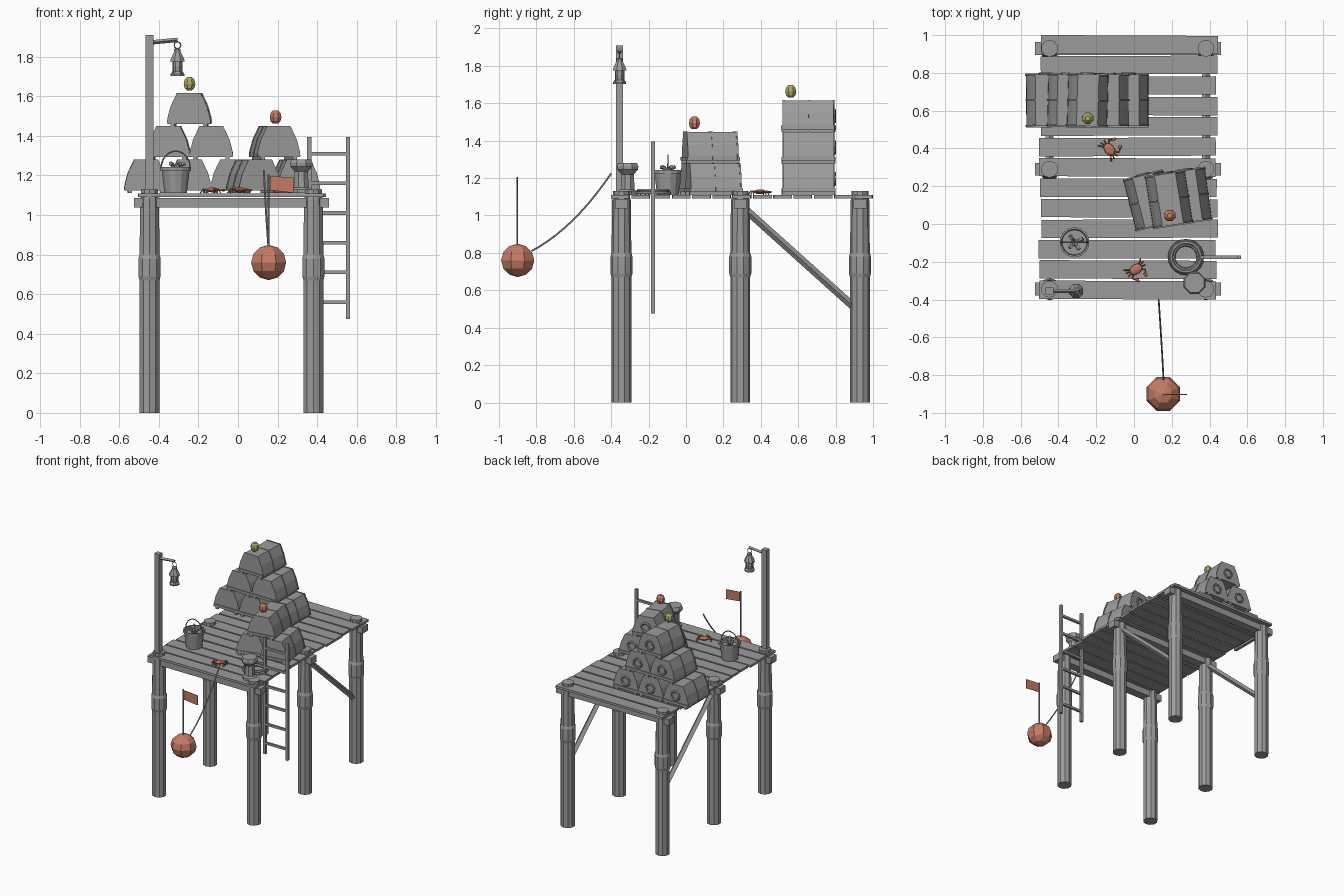
import bpy, bmesh, math, random
from math import sin, cos, pi, radians
from mathutils import Vector, Matrix

if "Cube" in bpy.data.objects:
    bpy.data.objects.remove(bpy.data.objects["Cube"])

random.seed(4)


def mat(name, rgb):
    m = bpy.data.materials.new(name)
    m.diffuse_color = (*rgb, 1)
    m.use_nodes = True
    m.node_tree.nodes["Principled BSDF"].inputs["Base Color"].default_value = m.diffuse_color
    return m


GREY = mat("weathered grey", (0.33, 0.33, 0.33))
RED = mat("terracotta red", (0.56, 0.20, 0.13))
YELLOW = mat("olive yellow", (0.42, 0.40, 0.13))
CRAB = mat("crab orange", (0.56, 0.18, 0.10))


def finish(bm, name, m=GREY, M=None):
    if M is not None:
        bm.transform(M)
    bmesh.ops.recalc_face_normals(bm, faces=bm.faces)
    me = bpy.data.meshes.new(name)
    bm.to_mesh(me)
    bm.free()
    me.materials.append(m)
    ob = bpy.data.objects.new(name, me)
    bpy.context.collection.objects.link(ob)
    return ob


def add_box(bm, c, s, rot=Matrix()):
    bmesh.ops.create_cube(bm, size=1, matrix=Matrix.Translation(c) @ rot @ Matrix.Diagonal((*s, 1)))


def box(name, c, s, m=GREY, rot=Matrix()):
    bm = bmesh.new()
    add_box(bm, c, s, rot)
    return finish(bm, name, m)


def add_lathe(bm, prof, c=(0, 0, 0), n=8):
    # revolve (radius, height) points around z and close both ends
    rings = [[bm.verts.new((c[0] + r * cos(2 * pi * (i + .5) / n), c[1] + r * sin(2 * pi * (i + .5) / n), c[2] + z))
              for i in range(n)] for r, z in prof]
    for a, b in zip(rings, rings[1:]):
        for i in range(n):
            j = (i + 1) % n
            bm.faces.new((a[i], a[j], b[j], b[i]))
    bm.faces.new(rings[0][::-1])
    bm.faces.new(rings[-1])


def lathe(name, prof, c, n=8, m=GREY):
    bm = bmesh.new()
    add_lathe(bm, prof, c, n)
    return finish(bm, name, m)


def add_tube(bm, pts, r, n=6, closed=False):
    pts = [Vector(p) for p in pts]
    k, rings = len(pts), []
    for i, p in enumerate(pts):
        a = pts[i - 1] if closed or i else p
        b = pts[(i + 1) % k] if closed or i < k - 1 else p
        t = (b - a).normalized()
        u = t.cross(Vector((0, 0, 1)) if abs(t.z) < .9 else Vector((0, 1, 0))).normalized()
        if closed or rings:
            if rings and u.dot(last) < 0:
                u = -u
        last = u
        v = t.cross(u)
        rings.append([bm.verts.new(p + r * (cos(2 * pi * j / n) * u + sin(2 * pi * j / n) * v)) for j in range(n)])
    for i in range(k if closed else k - 1):
        a, b = rings[i], rings[(i + 1) % k]
        for j in range(n):
            bm.faces.new((a[j], a[(j + 1) % n], b[(j + 1) % n], b[j]))
    if not closed:
        bm.faces.new(rings[0])
        bm.faces.new(rings[-1])


def tube(name, pts, r, n=6, closed=False, m=GREY):
    bm = bmesh.new()
    add_tube(bm, pts, r, n, closed)
    return finish(bm, name, m)


def circle(c, r, n, plane="xy"):
    out = []
    for i in range(n):
        a, b = r * cos(2 * pi * i / n), r * sin(2 * pi * i / n)
        out.append(Vector(c) + Vector((a, b, 0) if plane == "xy" else (a, 0, b)))
    return out


# Posts with swollen bands, and the beams across each pair
POST_X, POST_Y = (-0.447, 0.381), (-0.345, 0.29, 0.93)
for y in POST_Y:
    for x in POST_X:
        lathe("post", [(.053, 0), (.053, .67), (.059, .69), (.059, .78), (.053, .80), (.050, 1.08), (.045, 1.10),
                       (.045, 1.13)], (x, y, 0), 10)
    box("cross_beam", (-.032, y, 1.062), (.985, .068, .05))

# Deck planks
for i in range(13):
    y = -0.35 + i * 0.1083
    box("plank", (-.03 + random.uniform(-.008, .008), y, 1.1), (.935, .097, .018), GREY,
        Matrix.Rotation(random.uniform(-.006, .006), 4, "Z"))

# Diagonal braces
for x in POST_X:
    tube("brace", [(x, .32, 1.03), (x, .91, .50)], .021, 4)

# Lantern pole, arm and hanging lantern
box("lantern_pole", (-.447, -.355, 1.505), (.042, .038, .81))
tube("lantern_arm", [(-.44, -.355, 1.872), (-.305, -.355, 1.885)], .011, 4)
L = (-.306, -.355, 0)
lathe("lantern_base", [(.038, 1.702), (.038, 1.712), (.028, 1.725)], L)
lathe("lantern_glass", [(.024, 1.72), (.027, 1.75), (.022, 1.79)], L)
lathe("lantern_cap", [(.040, 1.775), (.036, 1.79), (.018, 1.825), (.018, 1.838), (.008, 1.842)], L)
bm = bmesh.new()
for i in range(4):
    a = pi / 4 + i * pi / 2
    p = Vector((L[0] + .031 * cos(a), L[1] + .031 * sin(a), 1.705))
    add_tube(bm, [p, p + Vector((0, 0, .075))], .003, 4)
finish(bm, "lantern_bars")
tube("lantern_ring", circle((L[0], L[1], 1.858), .017, 10, "xz"), .003, 4, True)

# Bucket with a rim, a raised handle and the catch inside
B = Vector((-.315, -.097, 1.11))
lathe("bucket", [(.058, 0), (.072, .115), (.080, .115), (.080, .132), (.070, .132), (.066, .10)], B, 14)
tube("bucket_handle", [B + Vector((.074 * cos(a), 0, .125 + .088 * sin(a)))
                       for a in [pi * i / 12 for i in range(13)]], .004, 5)
bm = bmesh.new()
for a, t in ((.4, .05), (2.2, .045), (4.0, .04), (5.3, .045)):
    d = Vector((cos(a), sin(a), 0))
    add_tube(bm, [B + Vector((0, 0, .09)), B + d * t * .6 + Vector((0, 0, .145)), B + d * t + Vector((0, 0, .15))], .011, 5)
finish(bm, "bucket_catch")


# Traps: a tapered body, three hoops, a bottom frame, runners and an end ring
HALF = [(.106, .015), (.104, .04), (.088, .10), (.056, .168)]


def add_prism(bm, prof, y0, y1):
    a, b = [[bm.verts.new((x, y, z)) for x, z in prof] for y in (y0, y1)]
    n = len(prof)
    for i in range(n):
        bm.faces.new((a[i], a[(i + 1) % n], b[(i + 1) % n], b[i]))
    bm.faces.new(a[::-1])
    bm.faces.new(b)


def trap(x, y, z, ang=0):
    M = Matrix.Translation((x, y, z)) @ Matrix.Rotation(radians(ang), 4, "Z")
    bm = bmesh.new()
    add_prism(bm, HALF + [(-a, b) for a, b in reversed(HALF)], -.134, .134)
    finish(bm, "trap_body", GREY, M)
    bm = bmesh.new()
    wide = [(a + .004, b + .003) for a, b in HALF]
    for c in (-.133, 0, .133):
        add_prism(bm, wide + [(-a, b) for a, b in reversed(wide)], c - .004, c + .004)
    for s in (-1, 1):
        add_box(bm, (s * .082, 0, .009), (.022, .285, .018))
        add_box(bm, (0, s * .137, .025), (.216, .012, .02))
    finish(bm, "trap_frame", GREY, M)
    tube("trap_entrance", [M @ p for p in circle((0, .139, .085), .034, 10, "xz")], .008, 5, True)


for row, xs in enumerate(((-.465, -.245, -.03), (-.35, -.135), (-.245,))):
    for x in xs:
        trap(x, .655, 1.11 + .168 * row, random.uniform(-2, 2))
trap(.08, .125, 1.11, 14)
trap(.288, .148, 1.11, 8)
trap(.185, .13, 1.278, 9)

# Small floats resting on the stacks
for name, c, m in (("yellow_float", (-.245, .56, 1.63), YELLOW), ("red_float", (.19, .045, 1.462), RED)):
    lathe(name, [(.014, 0), (.027, .012), (.032, .033), (.027, .054), (.014, .067)], c, 8, m)

# Large buoy with a flag pole and tether
lathe("buoy", [(.004, -.088)] + [(.096 * sin(a), -.088 * cos(a)) for a in [pi * i / 6 for i in range(1, 6)]] + [(.004, .088)],
      (.155, -.90, .76), 8, RED)
tube("flag_pole", [(.155, -.903, .83), (.155, -.903, 1.205)], .005, 6)
bm = bmesh.new()
add_prism(bm, [(.162, 1.125), (.162, 1.198), (.28, 1.188), (.28, 1.112)], -.905, -.901)
finish(bm, "flag", RED)
P0, P1, P2 = Vector((.131, -.40, 1.225)), Vector((.145, -.60, .93)), Vector((.157, -.825, .81))
tube("tether", [P0 * (1 - t) ** 2 + P1 * 2 * t * (1 - t) + P2 * t * t for t in [i / 10 for i in range(11)]], .005, 5)

# Ladder
for x in (.36, .555):
    box("ladder_rail", (x, -.176, .935), (.021, .021, .92))
for i in range(6):
    box("ladder_rung", (.458, -.176, .56 + .15 * i), (.19, .016, .018))

# Rope coil and mooring post
bm = bmesh.new()
for r, z in ((.086, 1.12), (.066, 1.12), (.078, 1.134)):
    add_tube(bm, circle((.275, -.175, z), r, 20), .010, 6, True)
finish(bm, "rope_coil")
lathe("mooring_post", [(.052, 1.11), (.052, 1.13), (.040, 1.14), (.036, 1.22), (.060, 1.245), (.062, 1.262), (.055, 1.28)],
      (.32, -.312, 0), 8)


# Crabs: flat body, bent legs, two claws
def crab(x, y, ang):
    bm = bmesh.new()
    bmesh.ops.create_icosphere(bm, subdivisions=2, radius=1, matrix=Matrix.Translation((0, 0, .018))
                               @ Matrix.Diagonal((.036, .027, .013, 1)))
    for s in (-1, 1):
        for dy in (-.022, -.008, .006):
            add_tube(bm, [(s * .025, dy * .6, .016), (s * .043, dy * 1.1, .022), (s * .054, dy * 1.5, .002)], .0035, 4)
        add_tube(bm, [(s * .024, .014, .016), (s * .042, .030, .016), (s * .032, .044, .016)], .005, 5)
        bmesh.ops.create_icosphere(bm, subdivisions=1, radius=1, matrix=Matrix.Translation((s * .026, .052, .016))
                                   @ Matrix.Diagonal((.010, .014, .007, 1)))
    finish(bm, "crab", CRAB, Matrix.Translation((x, y, 1.109)) @ Matrix.Rotation(radians(ang), 4, "Z"))


crab(-.13, .395, -50)
crab(.01, -.24, 215)
